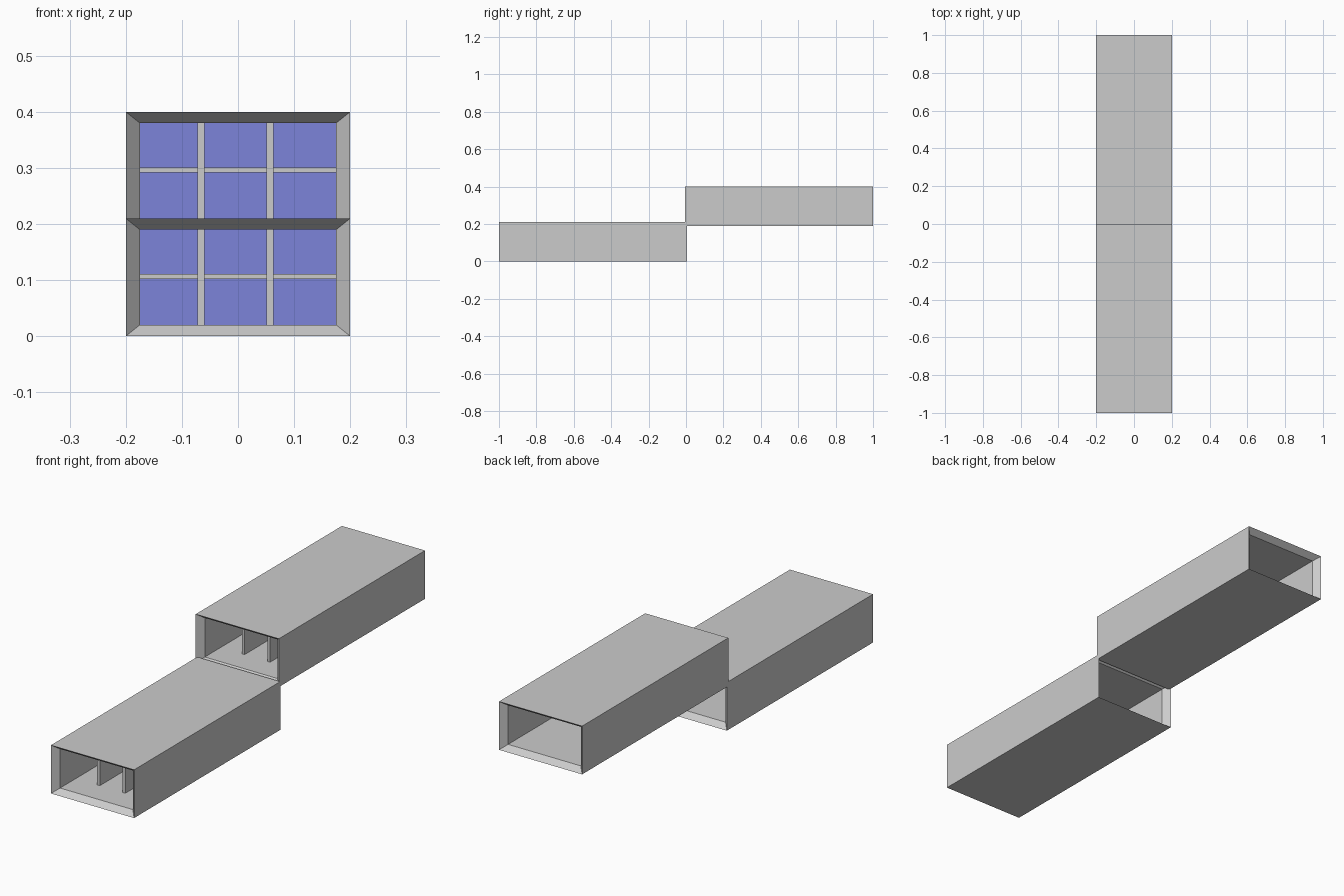
import bpy
import bmesh

cube = bpy.data.objects.get("Cube")
if cube:
    bpy.data.objects.remove(cube)


def material(name, color):
    m = bpy.data.materials.new(name)
    m.use_nodes = True
    m.diffuse_color = (*color, 1)
    m.node_tree.nodes["Principled BSDF"].inputs["Base Color"].default_value = (*color, 1)
    return m


GREY = material("light grey", (0.6, 0.6, 0.6))
BLUE = material("soft blue", (0.2, 0.23, 0.7))

HALF_W, HEIGHT, LENGTH = 0.2, 0.21, 1.005   # outer size of one duct
WALL_X, WALL_Z, RIM = 0.025, 0.02, 0.027    # wall thickness and rim slope depth


def finish(name, bm, mat):
    bmesh.ops.recalc_face_normals(bm, faces=bm.faces)
    mesh = bpy.data.meshes.new(name)
    bm.to_mesh(mesh)
    bm.free()
    mesh.materials.append(mat)
    obj = bpy.data.objects.new(name, mesh)
    bpy.context.collection.objects.link(obj)
    return obj


def box(name, x, y, z, mat):
    bm = bmesh.new()
    bmesh.ops.create_cube(bm, size=1)
    for v in bm.verts:
        for i, (lo, hi) in enumerate((x, y, z)):
            v.co[i] = hi if v.co[i] > 0 else lo
    return finish(name, bm, mat)


def duct(name, y, z):
    # rectangular loops: outer front, inner front, inner back, outer back
    bm = bmesh.new()
    loops = []
    for inset, py in ((0, 0), (1, RIM), (1, LENGTH - RIM), (0, LENGTH)):
        hx, dz = HALF_W - inset * WALL_X, inset * WALL_Z
        corners = ((-hx, dz), (hx, dz), (hx, HEIGHT - dz), (-hx, HEIGHT - dz))
        loops.append([bm.verts.new((cx, y + py, z + cz)) for cx, cz in corners])
    for a, b in zip(loops, loops[1:] + loops[:1]):
        for i in range(4):
            j = (i + 1) % 4
            bm.faces.new((a[i], a[j], b[j], b[i]))
    return finish(name, bm, GREY)


for level, y, z in (("lower", -1, 0), ("upper", -0.005, 0.19)):
    duct(level + "_duct", y, z)
    inner_x = (WALL_X - HALF_W, HALF_W - WALL_X)
    inner_z = (z + WALL_Z, z + HEIGHT - WALL_Z)
    # coloured panel across the middle of the duct
    box(level + "_panel", inner_x, (y + 0.5, y + 0.508), inner_z, BLUE)
    # upright dividers in front of the panel
    for side, x in (("right", -0.066), ("left", 0.057)):
        box(f"{level}_{side}_divider", (x - 0.0065, x + 0.0065),
            (y + 0.135, y + 0.5), inner_z, GREY)
    # shelf crossing the dividers
    box(level + "_shelf", inner_x, (y + 0.3, y + 0.5), (z + 0.102, z + 0.111), GREY)
